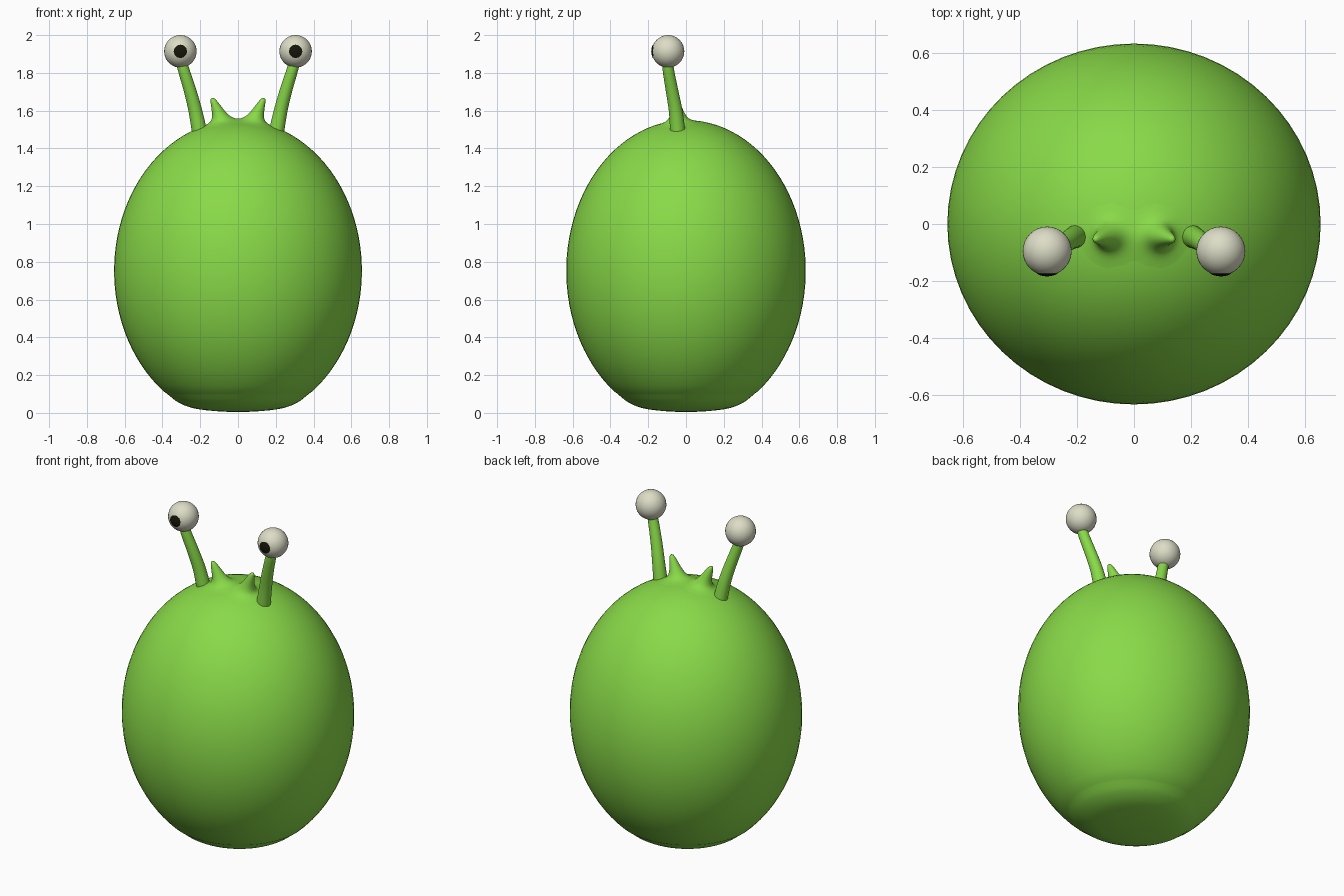
import bpy, bmesh, math
from mathutils import Vector

if "Cube" in bpy.data.objects:
    bpy.data.objects.remove(bpy.data.objects["Cube"])


def material(name, rgb):
    m = bpy.data.materials.new(name)
    m.diffuse_color = (*rgb, 1)
    m.use_nodes = True
    m.node_tree.nodes["Principled BSDF"].inputs["Base Color"].default_value = m.diffuse_color
    return m


GREEN = material("slime green", (0.25, 0.70, 0.065))
WHITE = material("eye ivory", (0.72, 0.72, 0.57))
BLACK = material("pupil black", (0.008, 0.008, 0.003))

RX, RY, MID, RZ = 0.656, 0.634, 0.752, 0.798   # body radii and centre height


def smooth_path(pts, steps):
    """Catmull-Rom interpolation through points of any dimension."""
    pts = [Vector(p) for p in pts]
    ext = [2 * pts[0] - pts[1]] + pts + [2 * pts[-1] - pts[-2]]
    out = []
    for i in range(1, len(ext) - 2):
        a, b, c, d = ext[i - 1:i + 3]
        for s in range(steps):
            t = s / steps
            out.append(0.5 * (2 * b + (c - a) * t + (2 * a - 5 * b + 4 * c - d) * t * t
                              + (3 * b - a - 3 * c + d) * t ** 3))
    return out + [pts[-1]]


def finish(name, bm, mat, angle=50):
    me = bpy.data.meshes.new(name)
    bm.to_mesh(me)
    bm.free()
    me.materials.append(mat)
    ob = bpy.data.objects.new(name, me)
    bpy.context.collection.objects.link(ob)
    bpy.ops.object.select_all(action='DESELECT')
    ob.select_set(True)
    bpy.context.view_layer.objects.active = ob
    bpy.ops.object.shade_smooth_by_angle(angle=math.radians(angle))
    return ob


def skin(bm, rows, closed):
    """Quads between neighbouring rows of points."""
    rows = [[bm.verts.new(p) for p in row] for row in rows]
    n = len(rows[0])
    for r0, r1 in zip(rows, rows[1:]):
        for i in range(n if closed else n - 1):
            j = (i + 1) % n
            bm.faces.new((r0[i], r0[j], r1[j], r1[i]))
    return rows


def loft(name, rings, mat):
    """Skin a stack of closed rings and cap both ends."""
    bm = bmesh.new()
    rows = skin(bm, rings, True)
    bm.faces.new(rows[0])
    bm.faces.new(rows[-1])
    bmesh.ops.recalc_face_normals(bm, faces=bm.faces)
    return finish(name, bm, mat)


def circle(c, rx, ry, axis=None, n=24):
    pts = [Vector((rx * math.cos(2 * math.pi * i / n), ry * math.sin(2 * math.pi * i / n), 0))
           for i in range(n)]
    if axis is not None:
        q = Vector((0, 0, 1)).rotation_difference(axis)
        pts = [q @ p for p in pts]
    return [Vector(c) + p for p in pts]


def tube(name, pts, mat, steps=4):
    """Tapered tube through (x, y, z, radius) points."""
    path = smooth_path(pts, steps)
    rings = []
    for i, p in enumerate(path):
        axis = (path[min(i + 1, len(path) - 1)] - path[max(i - 1, 0)]).to_3d()
        rings.append(circle(p.to_3d(), p[3], p[3], axis))
    return loft(name, rings, mat)


# Body: ellipsoid with a flattened, rounded foot
profile = smooth_path([(0.002, 0.004), (0.1, 0.008), (0.2, 0.018), (0.265, 0.033),
                       (0.32, 0.058), (0.356, 0.085), (0.388, 0.112)], 3)[:-1]
start = -math.asin((MID - 0.112) / RZ)
for k in range(40):
    a = start + (math.radians(89.8) - start) * k / 39
    profile.append(Vector((RX * math.cos(a), MID + RZ * math.sin(a))))
loft("body", [circle((0, 0, z), r, r * RY / RX, n=64) for r, z in profile], GREEN)


def horn_point(x, y):
    """Point on the head, pulled up and outward near the two horn feet."""
    p = Vector((x, y, MID + RZ * math.sqrt(1 - (x / RX) ** 2 - (y / RY) ** 2) - 0.0015))
    for side in (-1, 1):
        d = math.hypot(x - side * 0.08, y + 0.04)
        lift = max(0, 1 / (1 + (d / 0.031) ** 3) - 0.012)
        p += lift * Vector((side * 0.057, -0.014, 0.128))
    return p


# Pair of small horns growing smoothly out of the head
NX, NY = 121, 71
bm = bmesh.new()
skin(bm, [[horn_point(-0.24 + 0.48 * i / (NX - 1), -0.18 + 0.28 * j / (NY - 1))
           for i in range(NX)] for j in range(NY)], False)
finish("head_horns", bm, GREEN, 80)

for side, label in ((-1, "left"), (1, "right")):
    # Bent eye stalk
    tube(label + "_stalk", [(side * x, y, z, r) for x, y, z, r in (
        (0.205, -0.044, 1.495, 0.040), (0.226, -0.055, 1.60, 0.036), (0.252, -0.073, 1.70, 0.033),
        (0.289, -0.094, 1.82, 0.030), (0.304, -0.096, 1.88, 0.028))], GREEN)

    # Eyeball
    centre = Vector((side * 0.305, -0.095, 1.914))
    bm = bmesh.new()
    bmesh.ops.create_uvsphere(bm, u_segments=32, v_segments=20, radius=0.086)
    bmesh.ops.translate(bm, verts=bm.verts, vec=centre)
    finish(label + "_eyeball", bm, WHITE)

    # Pupil: thin domed plate on the front of the eyeball
    rings = []
    for ang, rad in ((24, 0.0845), (24, 0.088), (16, 0.0885), (8, 0.089), (0.5, 0.089)):
        t = math.radians(ang)
        c = centre + Vector((0, -rad * math.cos(t), 0))
        rings.append(circle(c, rad * math.sin(t), rad * math.sin(t), Vector((0, -1, 0)), 12))
    loft(label + "_pupil", rings, BLACK)
